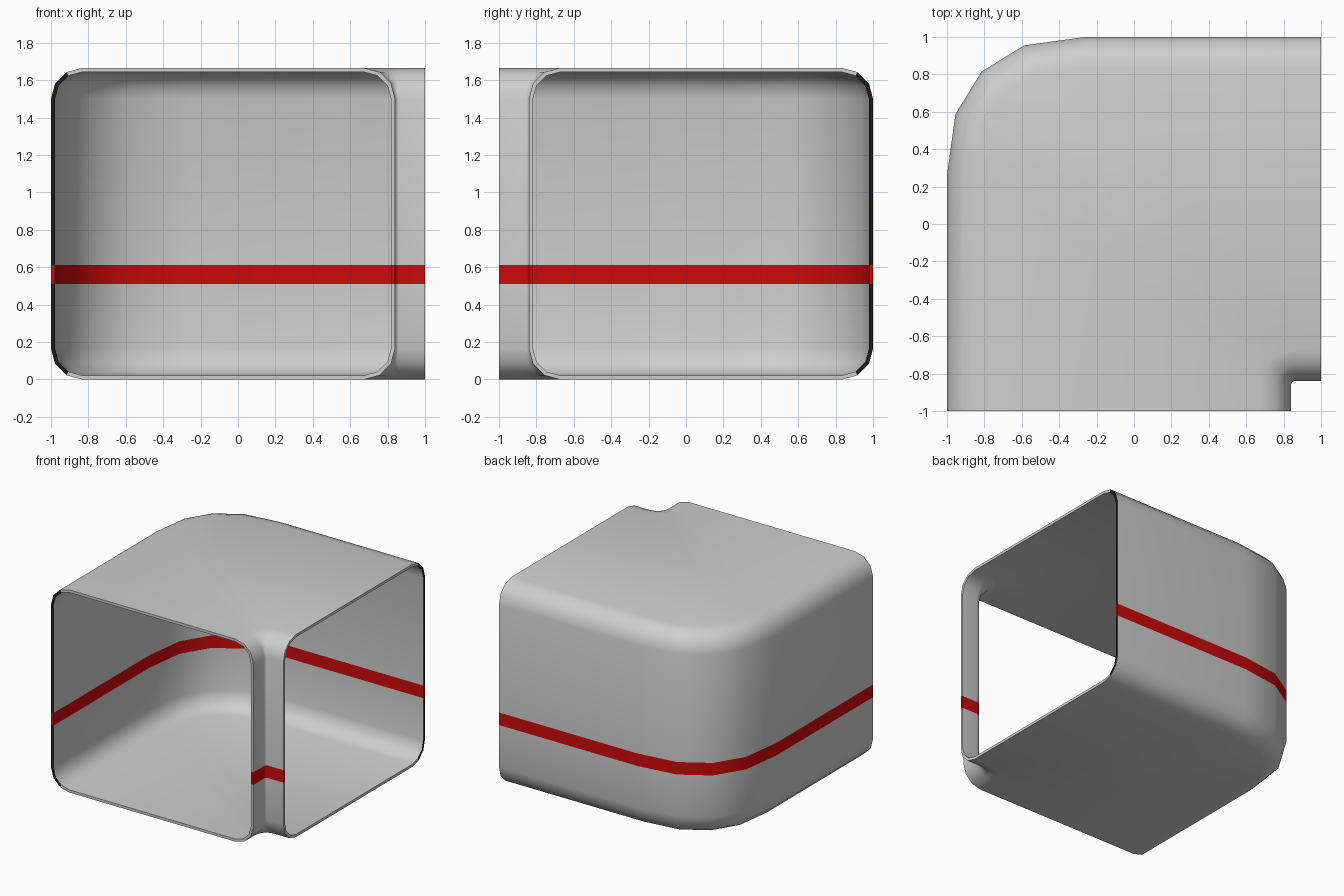
import bpy, bmesh, math

if "Cube" in bpy.data.objects:
    bpy.data.objects.remove(bpy.data.objects["Cube"])

H, R, T = 1.665, 0.165, 0.022          # height, edge rounding, wall thickness
Z1, Z2 = 0.51, 0.613                   # stripe band


def material(name, rgb):
    m = bpy.data.materials.new(name)
    m.diffuse_color = (*rgb, 1)
    m.use_nodes = True
    m.node_tree.nodes["Principled BSDF"].inputs["Base Color"].default_value = m.diffuse_color
    return m


mats = [material("light grey", (0.62, 0.62, 0.62)),
        material("red", (0.62, 0.003, 0.003)),
        material("black", (0.01, 0.01, 0.01))]

# Plan of the bend: outer wall point, inner wall point, direction into the outer wall
angles = [0, 0, 22.5, 45, 67.5, 90, 90]
outer = [(-1, -1), (-1, 0.26), (-0.955, 0.587), (-0.815, 0.815),
         (-0.587, 0.955), (-0.26, 1), (1, 1)]
normals = [(-math.cos(math.radians(a)), math.sin(math.radians(a))) for a in angles]
inner = [(0.86 + 0.02 * n[0], -0.86 + 0.02 * n[1]) for n in normals]
inner[0], inner[-1] = (0.84, -1), (1, -0.84)


def section(t):
    """Rounded rectangle as (is_outer, distance from wall, z), inset by t."""
    r = R - t
    arc = [(R - r * math.cos(math.radians(a)), R - r * math.sin(math.radians(a)))
           for a in (90, 60, 30, 0)]
    half = arc + [(t, Z1), (t, Z2)] + [(d, H - z) for d, z in reversed(arc)]
    return [(True, d, z) for d, z in half] + [(False, d, z) for d, z in reversed(half)]


def place(k, p):
    is_outer, d, z = p
    n = normals[k]
    if is_outer:
        return (outer[k][0] - n[0] * d, outer[k][1] - n[1] * d, z)
    return (inner[k][0] + n[0] * d, inner[k][1] + n[1] * d, z)


bm = bmesh.new()
shells = []
for t in (0, T):
    prof = section(t)
    shells.append([[bm.verts.new(place(k, p)) for p in prof] for k in range(len(outer))])
N = len(shells[0][0])


def add_face(vs, rim_outer=False):
    f = bm.faces.new(vs)
    z = f.calc_center_median().z
    if Z1 < z < Z2:
        f.material_index = 1           # stripe
    elif rim_outer:
        f.material_index = 2           # dark edge on the long walls


# Outside and inside skins
for s in shells:
    for k in range(len(outer) - 1):
        for i in range(N):
            j = (i + 1) % N
            quad = [s[k][i], s[k][j], s[k + 1][j], s[k + 1][i]]
            add_face(quad if s is shells[0] else quad[::-1])

# Rims of the two openings
for k in (0, len(outer) - 1):
    a, b = shells[0][k], shells[1][k]
    for i in range(N):
        j = (i + 1) % N
        add_face([a[i], a[j], b[j], b[i]], 1 <= i <= 7)

bmesh.ops.recalc_face_normals(bm, faces=bm.faces)
me = bpy.data.meshes.new("corner_tunnel")
bm.to_mesh(me)
bm.free()
for m in mats:
    me.materials.append(m)
ob = bpy.data.objects.new("corner_tunnel", me)
bpy.context.collection.objects.link(ob)
bpy.context.view_layer.objects.active = ob
ob.select_set(True)
bpy.ops.object.shade_smooth_by_angle(angle=math.radians(40))
